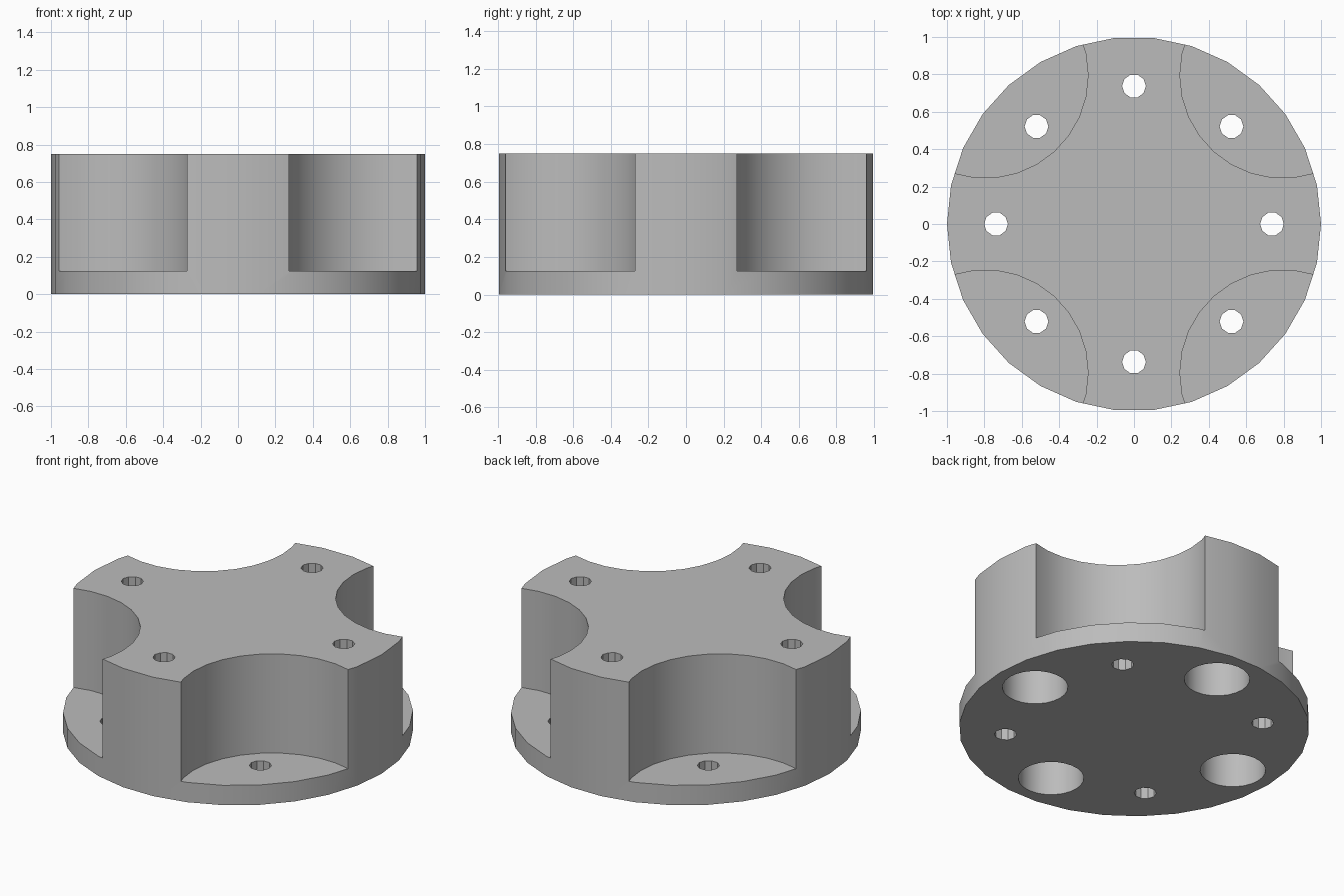
import bpy, bmesh
from math import cos, sin, pi, radians
from mathutils import Matrix

cube = bpy.data.objects.get("Cube")
if cube:
    bpy.data.objects.remove(cube, do_unlink=True)

HEIGHT = 0.75
FLOOR = 0.125        # thickness of the base flange and of the bore roofs
HOLE_CIRCLE = 0.7375
AXES = [i * pi / 2 for i in range(4)]
DIAGONALS = [a + pi / 4 for a in AXES]


def cylinders(name, radius, sides, z0, z1, distance=0, angles=(0,)):
    """One object holding equal upright cylinders set around the centre."""
    bm = bmesh.new()
    for a in angles:
        place = Matrix.Translation((distance * cos(a), distance * sin(a), (z0 + z1) / 2))
        # a cone's first corner is turned to lie on +x
        ring = bmesh.ops.create_cone(bm, cap_ends=True, segments=sides, radius1=radius,
                                     radius2=radius, depth=z1 - z0)["verts"]
        first = min(ring, key=lambda v: (round(-v.co.x, 5), abs(v.co.y)))
        turn = Matrix.Rotation(0 if abs(first.co.y) < 0.0001 else -pi / 2, 4, 'Z')
        bmesh.ops.transform(bm, matrix=place @ turn, verts=ring)
    bmesh.ops.recalc_face_normals(bm, faces=bm.faces)
    mesh = bpy.data.meshes.new(name)
    bm.to_mesh(mesh)
    bm.free()
    obj = bpy.data.objects.new(name, mesh)
    bpy.context.collection.objects.link(obj)
    return obj


# Plain grey metal
grey = bpy.data.materials.new("grey")
grey.use_nodes = True
colour = (0.5, 0.5, 0.5, 1)
grey.diffuse_color = colour
grey.node_tree.nodes["Principled BSDF"].inputs["Base Color"].default_value = colour

# Round body
hub = cylinders("flanged_hub", 1, 30, 0, HEIGHT)
hub.data.materials.append(grey)

# Cutters: corner pockets, wide bores from below, through holes
cutters = [
    cylinders("pocket_cutter", 0.55, 30, FLOOR, HEIGHT + 0.1, 1.125, DIAGONALS),
    cylinders("bore_cutter", 0.1875, 24, -0.1, HEIGHT - FLOOR, HOLE_CIRCLE, AXES),
    cylinders("hole_cutter", 0.0635, 10, -0.2, HEIGHT + 0.2, HOLE_CIRCLE, AXES + DIAGONALS),
]
bpy.context.view_layer.objects.active = hub
for cutter in cutters:
    cutter.hide_render = True
    cutter.data.materials.append(grey)
    cut = hub.modifiers.new(cutter.name, 'BOOLEAN')
    cut.operation = 'DIFFERENCE'
    cut.solver = 'EXACT'
    cut.object = cutter
    bpy.ops.object.modifier_apply(modifier=cut.name)
    bpy.data.objects.remove(cutter, do_unlink=True)

# Smooth walls with sharp rims
bpy.ops.object.select_all(action='DESELECT')
hub.select_set(True)
bpy.ops.object.shade_smooth_by_angle(angle=radians(30))
